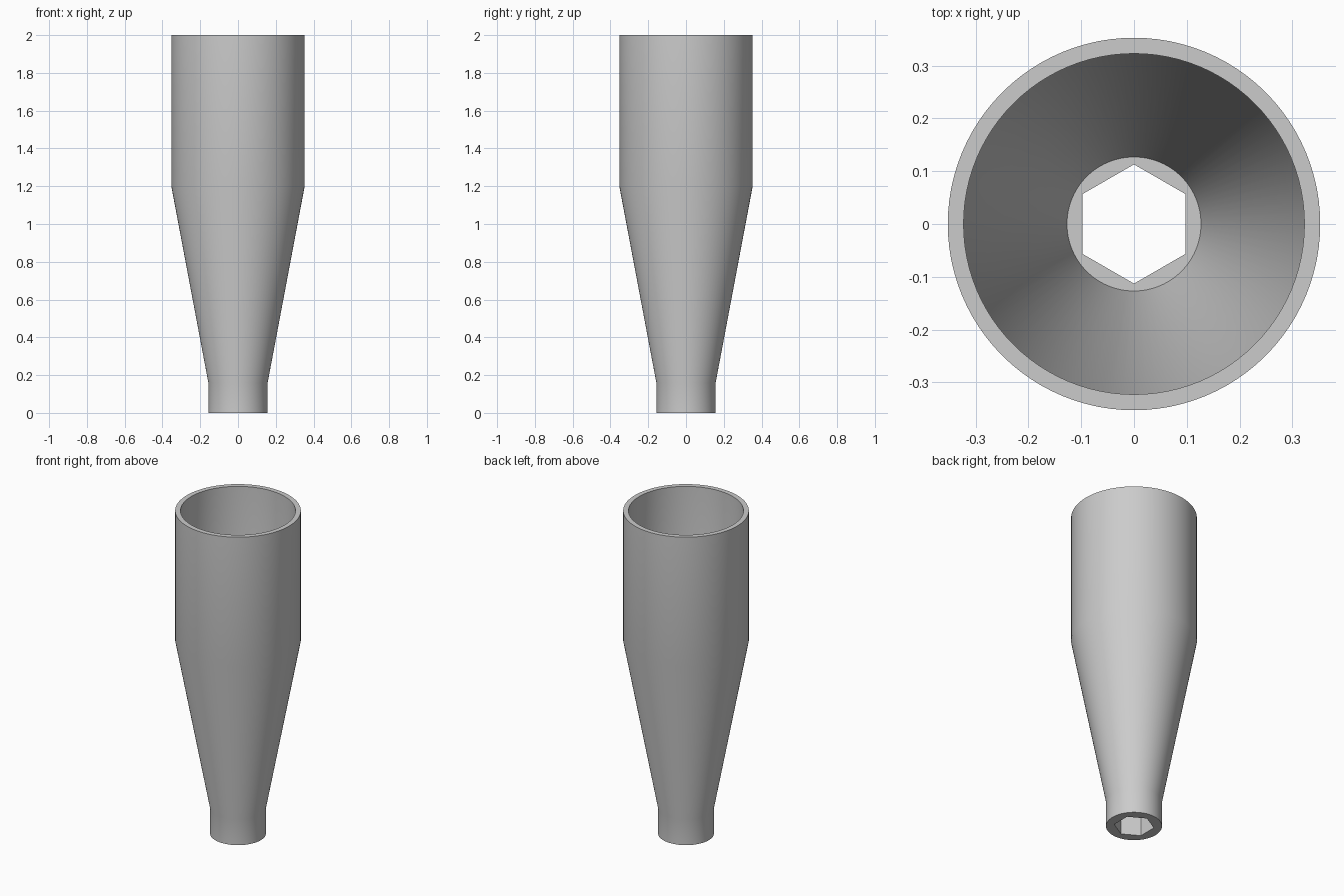
import bpy
import bmesh
from math import cos, sin, radians, pi

cube = bpy.data.objects.get("Cube")
if cube:
    bpy.data.objects.remove(cube, do_unlink=True)

SEGMENTS = 96
HEX_RADIUS = 0.113


def round_radius(radius):
    return lambda angle: radius


def hex_radius(angle):
    # Hexagon with corners pointing to the front and back
    return HEX_RADIUS * cos(pi / 6) / cos((angle + pi / 6) % (pi / 3) - pi / 6)


# Closed wall section: up the outside, over the rim, down the inside and socket
section = [
    (round_radius(0.157), 0.0),
    (round_radius(0.157), 0.16),
    (round_radius(0.353), 1.2),
    (round_radius(0.353), 2.0),
    (round_radius(0.323), 2.0),
    (round_radius(0.323), 1.2),
    (round_radius(0.127), 0.16),
    (hex_radius, 0.16),
    (hex_radius, 0.0),
]

bm = bmesh.new()
angles = [2 * pi * i / SEGMENTS for i in range(SEGMENTS)]
rings = [[bm.verts.new((r(a) * cos(a), r(a) * sin(a), z)) for a in angles]
         for r, z in section]
for low, high in zip(rings, rings[1:] + rings[:1]):
    for i in range(SEGMENTS):
        j = (i + 1) % SEGMENTS
        bm.faces.new((low[i], low[j], high[j], high[i]))
bmesh.ops.recalc_face_normals(bm, faces=bm.faces[:])

mesh = bpy.data.meshes.new("hex_socket_funnel")
bm.to_mesh(mesh)
bm.free()
funnel = bpy.data.objects.new("hex_socket_funnel", mesh)
bpy.context.collection.objects.link(funnel)

# Plain grey material
grey = bpy.data.materials.new("light grey")
grey.use_nodes = True
colour = (0.6, 0.6, 0.6, 1.0)
grey.diffuse_color = colour
grey.node_tree.nodes["Principled BSDF"].inputs["Base Color"].default_value = colour
mesh.materials.append(grey)

# Smooth walls, crisp rims and socket corners
bpy.ops.object.select_all(action="DESELECT")
funnel.select_set(True)
bpy.context.view_layer.objects.active = funnel
bpy.ops.object.shade_smooth_by_angle(angle=radians(30))
